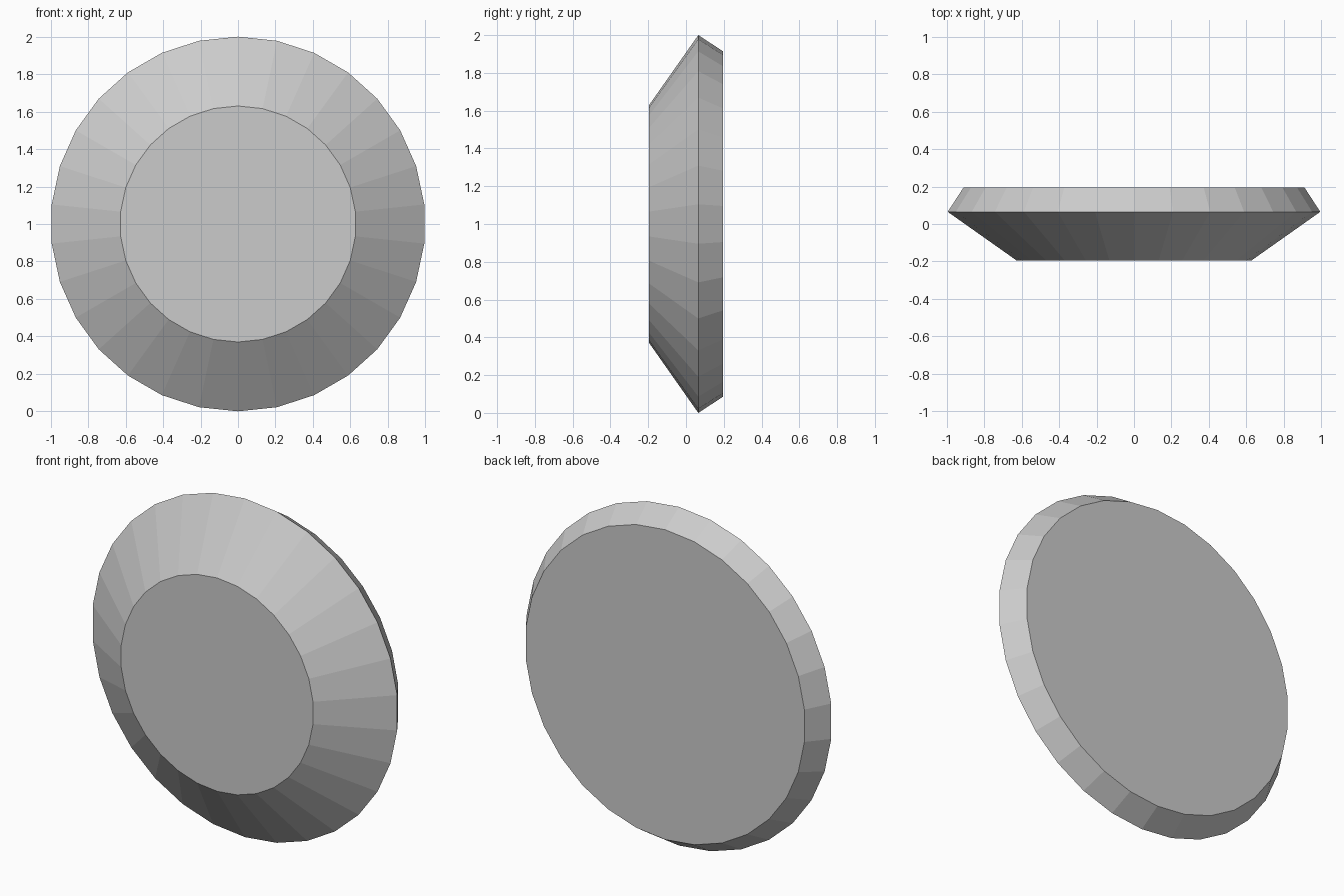
import bpy, bmesh
from math import sin, cos, tau

cube = bpy.data.objects.get("Cube")
if cube:
    bpy.data.objects.remove(cube, do_unlink=True)

# Single plain grey
grey = bpy.data.materials.new("light_grey")
grey.use_nodes = True
colour = (0.6, 0.6, 0.6, 1)
grey.diffuse_color = colour
grey.node_tree.nodes["Principled BSDF"].inputs["Base Color"].default_value = colour

SIDES = 30
# (radius, y) from the small front face over the widest rim to the back face
PROFILE = [(0.63, -0.195), (1.0, 0.065), (0.915, 0.195)]

bm = bmesh.new()
rings = []
for radius, y in PROFILE:
    angles = [tau * i / SIDES for i in range(SIDES)]
    rings.append([bm.verts.new((radius * sin(a), y, 1 + radius * cos(a))) for a in angles])

# Bevelled bands between the rings
for a, b in zip(rings, rings[1:]):
    for i in range(SIDES):
        j = (i + 1) % SIDES
        bm.faces.new((a[i], a[j], b[j], b[i]))

# Flat front and back caps
bm.faces.new(rings[0])
bm.faces.new(rings[-1])
bmesh.ops.recalc_face_normals(bm, faces=bm.faces[:])

mesh = bpy.data.meshes.new("bevelled_disc")
bm.to_mesh(mesh)
bm.free()
mesh.materials.append(grey)
disc = bpy.data.objects.new("bevelled_disc", mesh)
bpy.context.collection.objects.link(disc)
